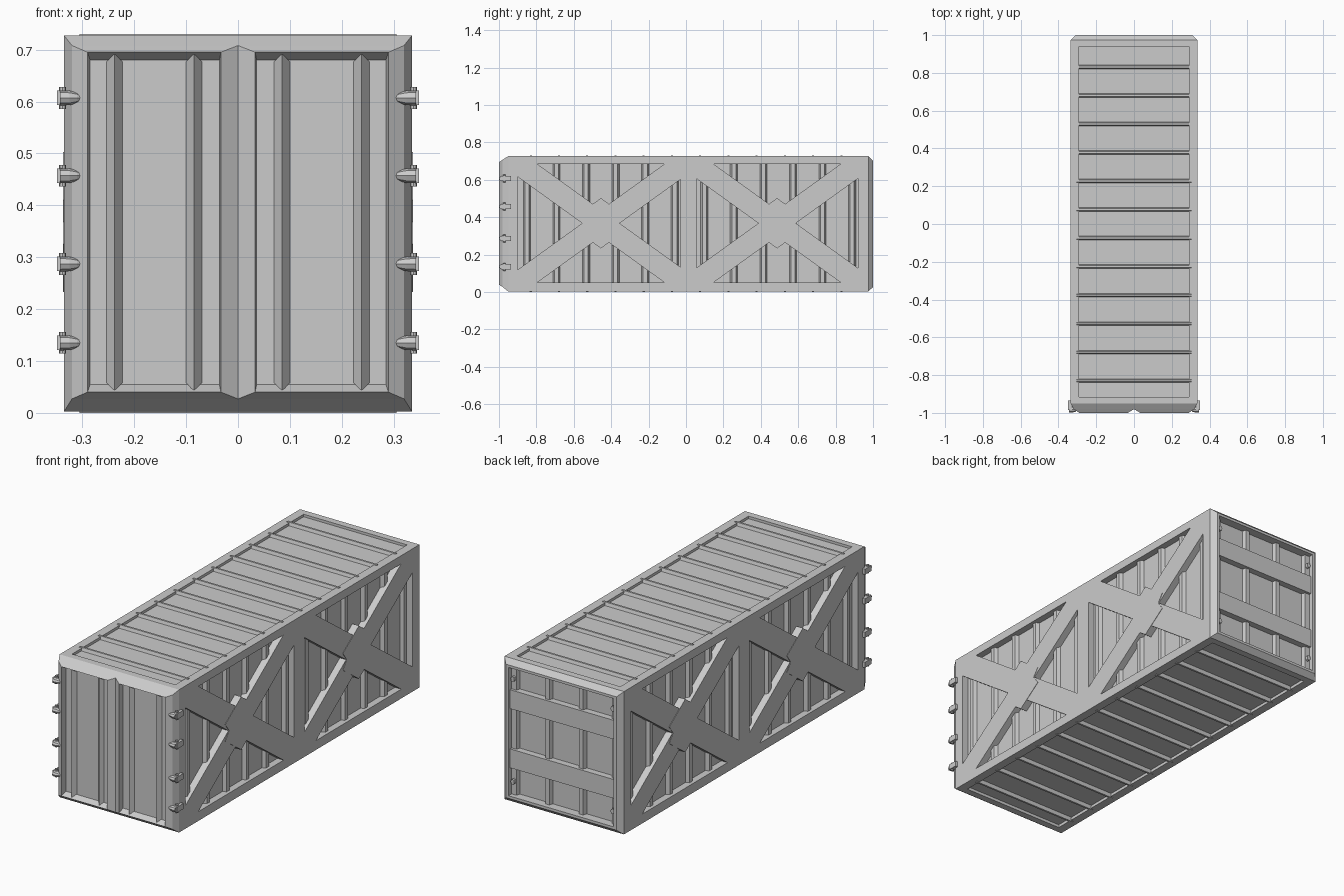
import bpy, bmesh, math
from mathutils import Vector

if "Cube" in bpy.data.objects:
    bpy.data.objects.remove(bpy.data.objects["Cube"])

grey = bpy.data.materials.new("container_grey")
grey.diffuse_color = (0.6, 0.6, 0.6, 1)
grey.use_nodes = True
grey.node_tree.nodes["Principled BSDF"].inputs["Base Color"].default_value = grey.diffuse_color


def finish(name, bm, mirror=False):
    bmesh.ops.recalc_face_normals(bm, faces=bm.faces)
    me = bpy.data.meshes.new(name)
    bm.to_mesh(me)
    bm.free()
    me.materials.append(grey)
    ob = bpy.data.objects.new(name, me)
    bpy.context.collection.objects.link(ob)
    if mirror:
        ob.modifiers.new("mirror", 'MIRROR').use_mirror_merge = False
    return ob


def add_prism(bm, axis, pts, lo, hi, end=1.0):
    """Extrude a 2D outline along an axis; pts are the two other axes in xyz order."""
    place = {'x': lambda a, b, t: (t, a, b),
             'y': lambda a, b, t: (a, t, b),
             'z': lambda a, b, t: (a, b, t)}[axis]
    low = [bm.verts.new(place(a, b, lo)) for a, b in pts]
    top = [bm.verts.new(place(a, b, hi)) for a, b in pts]
    n = len(pts)
    bm.faces.new(low)
    bm.faces.new(top)
    for i in range(n):
        bm.faces.new((low[i], low[(i + 1) % n], top[(i + 1) % n], top[i]))


def add_box(bm, x0, x1, y0, y1, z0, z1):
    add_prism(bm, 'z', [(x0, y0), (x1, y0), (x1, y1), (x0, y1)], z0, z1)


def loft(name, rects, cap=False, mirror=False):
    """Join rectangles (x0, x1, z0, z1, y) one after the other."""
    bm = bmesh.new()
    loops = [[bm.verts.new((x, y, z)) for x, z in
              ((x0, z0), (x1, z0), (x1, z1), (x0, z1))]
             for x0, x1, z0, z1, y in rects]
    for a, b in zip(loops, loops[1:]):
        for i in range(4):
            j = (i + 1) % 4
            bm.faces.new((a[i], a[j], b[j], b[i]))
    if cap:
        bm.faces.new(loops[-1])
    ob = finish(name, bm, mirror)
    return ob


# inner body: side, roof, floor and rear panels
bm = bmesh.new()
add_box(bm, -0.3, 0.3, -0.955, 0.955, 0.018, 0.714)
finish("inner_panels", bm)

# side frame: rails and posts
W, Z0, Z1 = 0.335, 0.003, 0.727
bm = bmesh.new()
add_box(bm, 0.29, W, -0.95, 0.975, 0.685, Z1)
add_box(bm, 0.29, W, -0.95, 0.975, Z0, 0.05)
for a, b in ((-0.95, -0.9), (-0.03, 0.055), (0.92, 0.975)):
    add_box(bm, 0.29, W, a, b, 0.05, 0.685)
finish("side_frame", bm, True)

# roof and floor cross rails at both ends
bm = bmesh.new()
for a, b in ((-0.95, -0.915), (0.94, 0.975)):
    for c, d in ((0.69, Z1), (Z0, 0.04)):
        add_box(bm, -0.29, 0.29, a, b, c, d)
finish("end_cross_rails", bm)

# crossed braces with a wider plate where they meet
bm = bmesh.new()
S, H, L, V = 0.72, 0.335, 0.45, 0.072
t = math.atan(S)
for cy in (-0.455, 0.487):
    for sgn in (1, -1):
        q = (H - V) / S
        band = [(L, S * L - V), (L, H), (q, H), (-L, V - S * L), (-L, -H), (-q, -H)]
        add_prism(bm, 'x', [(cy + a * sgn, 0.368 + b) for a, b in band], 0.295, W)
        pl, pw = 0.079, 0.109
        plate = [(i * pl * math.cos(t) - j * pw * math.sin(t),
                  i * pl * math.sin(t) + j * pw * math.cos(t))
                 for i, j in ((1, 1), (-1, 1), (-1, -1), (1, -1))]
        add_prism(bm, 'x', [(cy + a * sgn, 0.368 + b) for a, b in plate], 0.295, W + 0.002)
finish("cross_braces", bm, True)

# vertical side ribs
bm = bmesh.new()
for i in range(12):
    y = -0.85 + 0.158 * i
    add_prism(bm, 'z', [(0.295, y - 0.022), (0.318, y - 0.011),
                        (0.318, y + 0.011), (0.295, y + 0.022)], 0.04, 0.69)
finish("side_ribs", bm, True)

# roof and floor ribs
bm = bmesh.new()
for i in range(12):
    y = -0.83 + 0.151 * i
    for base, tip in ((0.712, 0.73), (0.02, 0.0)):
        add_prism(bm, 'x', [(y - 0.011, base), (y - 0.005, tip),
                            (y + 0.005, tip), (y + 0.011, base)], -0.305, 0.305)
finish("roof_and_floor_ribs", bm)

# rear frame, tapered
loft("rear_frame", [(-W, W, Z0, Z1, 0.975), (-0.31, 0.31, 0.027, 0.703, 1.0),
                    (-0.295, 0.295, 0.04, 0.69, 1.0), (-0.295, 0.295, 0.04, 0.69, 0.95)])

# rear ribs, bands and corner bolts
bm = bmesh.new()
for x in (-0.28, -0.095, 0.095, 0.28):
    add_prism(bm, 'z', [(x - 0.02, 0.95), (x - 0.011, 0.975),
                        (x + 0.011, 0.975), (x + 0.02, 0.95)], 0.03, 0.7)
finish("rear_ribs", bm)
bm = bmesh.new()
for z in (0.225, 0.525):
    add_box(bm, -0.297, 0.297, 0.95, 0.988, z - 0.048, z + 0.048)
finish("rear_bands", bm)
bm = bmesh.new()
for z in (0.11, 0.63):
    ring = [(0.28 + 0.01 * math.cos(k * math.pi / 4), z + 0.014 * math.sin(k * math.pi / 4))
            for k in range(8)]
    add_prism(bm, 'y', ring, 0.96, 0.99)
finish("rear_bolts", bm, True)

# front frame and the two doors
loft("front_frame", [(-W, W, Z0, Z1, -0.95), (-0.32, 0.32, 0.027, 0.708, -0.98)])
loft("doors", [(0.0, 0.32, 0.027, 0.708, -0.98), (0.033, 0.29, 0.04, 0.695, -1.0),
               (0.036, 0.285, 0.055, 0.68, -0.972)], cap=True, mirror=True)

# ridged door ribs with sloping ends
bm = bmesh.new()
for x in (0.085, 0.238):
    base = [(x - 0.017, 0.06), (x, 0.042), (x + 0.017, 0.06),
            (x + 0.017, 0.675), (x, 0.692), (x - 0.017, 0.675)]
    v = [bm.verts.new((a, -0.993 if a == x else -0.97, b)) for a, b in base]
    bm.faces.new((v[0], v[1], v[4], v[5]))
    bm.faces.new((v[1], v[2], v[3], v[4]))
finish("door_ribs", bm, True)

# hinges: rounded tapered pin, side plate and vertical pivot
bm = bmesh.new()
for z in (0.135, 0.287, 0.457, 0.607):
    rings = []
    for x, r in ((0.3, 0.005), (0.31, 0.010), (0.325, 0.014), (0.343, 0.0145)):
        rings.append([bm.verts.new((x, -0.982 + 0.017 * r / 0.0145 * math.cos(k * math.pi / 4),
                                    z + r * math.sin(k * math.pi / 4))) for k in range(8)])
    for a, b in zip(rings, rings[1:]):
        for k in range(8):
            bm.faces.new((a[k], a[(k + 1) % 8], b[(k + 1) % 8], b[k]))
    bm.faces.new(rings[0])
    bm.faces.new(rings[-1])
    add_box(bm, 0.328, 0.349, -0.985, -0.935, z - 0.014, z + 0.014)
    pivot = [(0.338 + 0.007 * math.cos(k * math.pi / 4),
              -0.972 + 0.007 * math.sin(k * math.pi / 4)) for k in range(8)]
    add_prism(bm, 'z', pivot, z - 0.021, z + 0.021)
finish("hinges", bm, True)
